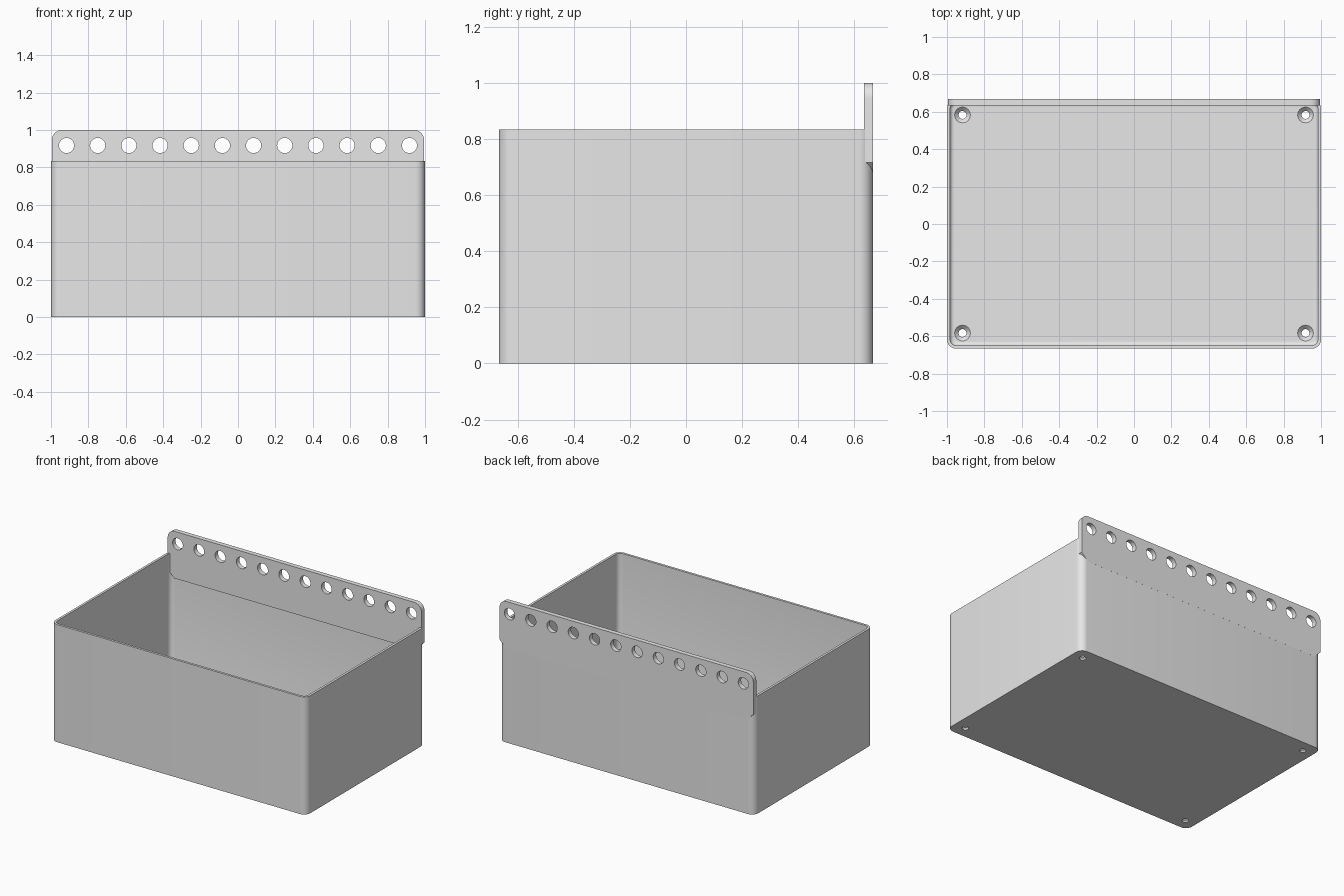
import bpy, bmesh, math
from mathutils import Matrix, Vector

if "Cube" in bpy.data.objects:
    bpy.data.objects.remove(bpy.data.objects["Cube"], do_unlink=True)

HALF_X, HALF_Y, BOX_H = 1.0, 0.6667, 0.8333
WALL, FLOOR, CORNER, FILLET = 0.0167, 0.033, 0.05, 0.02
PLATE_T = 0.0333

grey = bpy.data.materials.new("light grey plastic")
grey.use_nodes = True
grey.diffuse_color = (0.8, 0.8, 0.8, 1)
grey.node_tree.nodes["Principled BSDF"].inputs["Base Color"].default_value = (0.8, 0.8, 0.8, 1)


def finish(bm, name):
    bmesh.ops.recalc_face_normals(bm, faces=bm.faces)
    mesh = bpy.data.meshes.new(name)
    bm.to_mesh(mesh)
    bm.free()
    mesh.materials.append(grey)
    ob = bpy.data.objects.new(name, mesh)
    bpy.context.collection.objects.link(ob)
    return ob


def loft(bm, rings):
    """Skin a stack of equal-length rings and cap both ends."""
    loops = [[bm.verts.new(p) for p in ring] for ring in rings]
    for a, b in zip(loops, loops[1:]):
        for i in range(len(a)):
            j = (i + 1) % len(a)
            bm.faces.new((a[i], a[j], b[j], b[i]))
    bm.faces.new(loops[0][::-1])
    bm.faces.new(loops[-1])


def rounded_ring(inset, z, steps=8):
    r = max(CORNER - inset, 0.008)
    cx, cy = HALF_X - inset - r, HALF_Y - inset - r
    pts = []
    for q, (sx, sy) in enumerate(((1, 1), (-1, 1), (-1, -1), (1, -1))):
        for k in range(steps + 1):
            a = (q + k / steps) * math.pi / 2
            pts.append((sx * cx + r * math.cos(a), sy * cy + r * math.sin(a), z))
    return pts


def circle(x, y, z, r, n=32):
    return [(x + r * math.cos(t * math.tau / n), y + r * math.sin(t * math.tau / n), z)
            for t in range(n)]


def cut(target, cutter):
    mod = target.modifiers.new("holes", 'BOOLEAN')
    mod.operation, mod.solver, mod.object = 'DIFFERENCE', 'EXACT', cutter
    select(target)
    bpy.ops.object.modifier_apply(modifier=mod.name)
    bpy.data.objects.remove(cutter, do_unlink=True)


def select(ob):
    bpy.ops.object.select_all(action='DESELECT')
    ob.select_set(True)
    bpy.context.view_layer.objects.active = ob


# Open box: outer wall, rim, inner wall and a filleted floor
bm = bmesh.new()
rings = [rounded_ring(0, 0), rounded_ring(0, BOX_H), rounded_ring(WALL, BOX_H)]
for k in range(5):
    a = k / 4 * math.pi / 2
    rings.append(rounded_ring(WALL + FILLET * (1 - math.cos(a)),
                              FLOOR + FILLET * (1 - math.sin(a))))
loft(bm, rings)
box = finish(bm, "box")

# Countersunk screw holes in the floor corners
bm = bmesh.new()
for x in (-0.917, 0.917):
    for y in (-0.583, 0.583):
        loft(bm, [circle(x, y, z, r) for z, r in
                  ((-0.02, 0.021), (0.012, 0.021), (FLOOR, 0.042), (0.08, 0.042))])
screw_cutter = finish(bm, "screw_hole_cutter")
screw_cutter.hide_render = True
cut(box, screw_cutter)

# Hanging plate: rounded top corners, chamfered lower corners
half = [(0.945, 0.667), (0.995, 0.717)]
for k in range(9):
    a = k / 8 * math.pi / 2
    half.append((0.94 + 0.055 * math.cos(a), 0.945 + 0.055 * math.sin(a)))
outline = half + [(-x, z) for x, z in reversed(half)]
back = HALF_Y + 0.0003
bm = bmesh.new()
loft(bm, [[(x, y, z) for x, z in outline] for y in (back - PLATE_T, back)])
plate = finish(bm, "hanging_plate")

# Row of round holes through the plate
bm = bmesh.new()
for i in range(12):
    x = (i - 5.5) / 6
    loft(bm, [[(px, y, pz) for px, pz, _ in circle(x, 0.9167, 0, 0.0405)] for y in (0.55, 0.75)])
row_cutter = finish(bm, "plate_hole_cutter")
row_cutter.hide_render = True
cut(plate, row_cutter)

# Smooth the rounded surfaces, keep the edges sharp
for ob in (box, plate):
    select(ob)
    bpy.ops.object.shade_smooth_by_angle(angle=math.radians(35))
